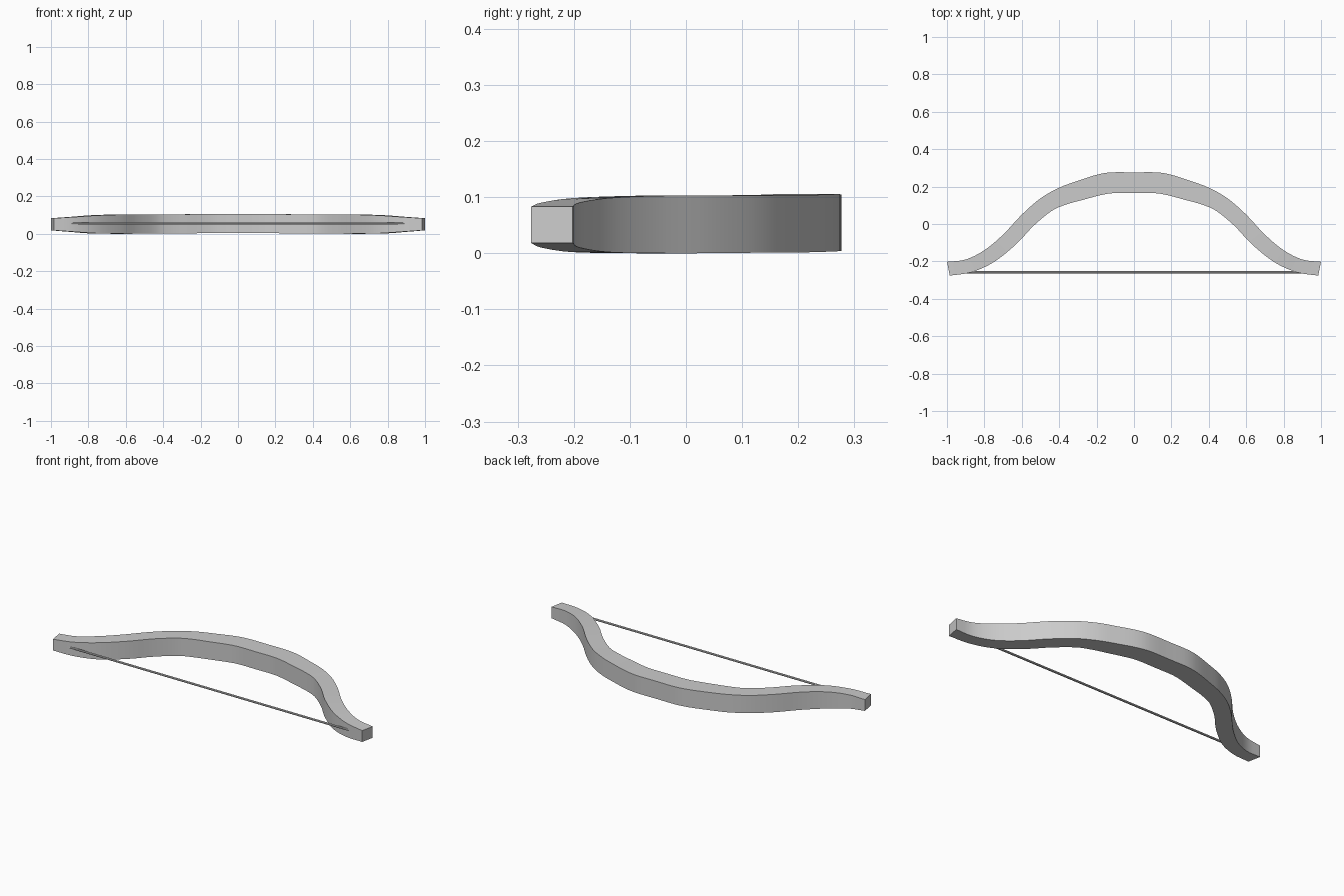
import bpy, bmesh, math
from mathutils import Vector

if "Cube" in bpy.data.objects:
    bpy.data.objects.remove(bpy.data.objects["Cube"])

# half-limb stations: outer x, outer y, inner x, inner y, bottom z, top z
HALF = [
    (0.00, 0.276, 0.00, 0.165, 0.004, 0.105),
    (0.12, 0.276, 0.11, 0.165, 0.004, 0.105),
    (0.20, 0.263, 0.18, 0.154, 0.003, 0.105),
    (0.30, 0.231, 0.27, 0.130, 0.002, 0.104),
    (0.40, 0.194, 0.36, 0.105, 0.001, 0.104),
    (0.50, 0.137, 0.44, 0.070, 0.001, 0.103),
    (0.60, 0.050, 0.537, -0.010, 0.000, 0.103),
    (0.70, -0.057, 0.63, -0.108, 0.000, 0.102),
    (0.80, -0.140, 0.75, -0.204, 0.002, 0.098),
    (0.90, -0.190, 0.87, -0.258, 0.010, 0.090),
    (1.00, -0.202, 0.985, -0.276, 0.018, 0.083),
]
STEPS = 4


def spline(pts):
    """Smooth curve through all points."""
    out = []
    for i in range(len(pts) - 1):
        p1, p2 = pts[i], pts[i + 1]
        p0 = pts[i - 1] if i else 2 * p1 - p2
        p3 = pts[i + 2] if i + 2 < len(pts) else 2 * p2 - p1
        for k in range(STEPS):
            t = k / STEPS
            out.append(0.5 * (2 * p1 + (p2 - p0) * t
                              + (2 * p0 - 5 * p1 + 4 * p2 - p3) * t * t
                              + (3 * p1 - p0 - 3 * p2 + p3) * t ** 3))
    return out + [pts[-1]]


def finish(name, bm):
    bmesh.ops.recalc_face_normals(bm, faces=bm.faces)
    me = bpy.data.meshes.new(name)
    bm.to_mesh(me)
    bm.free()
    ob = bpy.data.objects.new(name, me)
    bpy.context.collection.objects.link(ob)
    bpy.ops.object.select_all(action='DESELECT')
    bpy.context.view_layer.objects.active = ob
    ob.select_set(True)
    bpy.ops.object.shade_smooth_by_angle(angle=math.radians(30))
    return ob


# Bow stave: rectangular section lofted from tip to tip
left = [(-a, b, -c, d, e, f) for a, b, c, d, e, f in HALF[:0:-1]]
stations = spline([Vector(s) for s in left + HALF])
bm = bmesh.new()
rings = [[bm.verts.new(co) for co in ((ox, oy, zb), (ox, oy, zt), (ix, iy, zt), (ix, iy, zb))]
         for ox, oy, ix, iy, zb, zt in stations]
for a, b in zip(rings, rings[1:]):
    for j in range(4):
        k = (j + 1) % 4
        bm.faces.new((a[j], a[k], b[k], b[j]))
bm.faces.new(rings[0])
bm.faces.new(rings[-1])
finish("bow_stave", bm)

# Bowstring: thin straight rod between the tips
bm = bmesh.new()
bmesh.ops.create_cone(bm, cap_ends=True, segments=8, radius1=0.006, radius2=0.006, depth=1.84)
string = finish("bowstring", bm)
string.rotation_euler = (0, math.pi / 2, 0)
string.location = (0, -0.258, 0.054)
